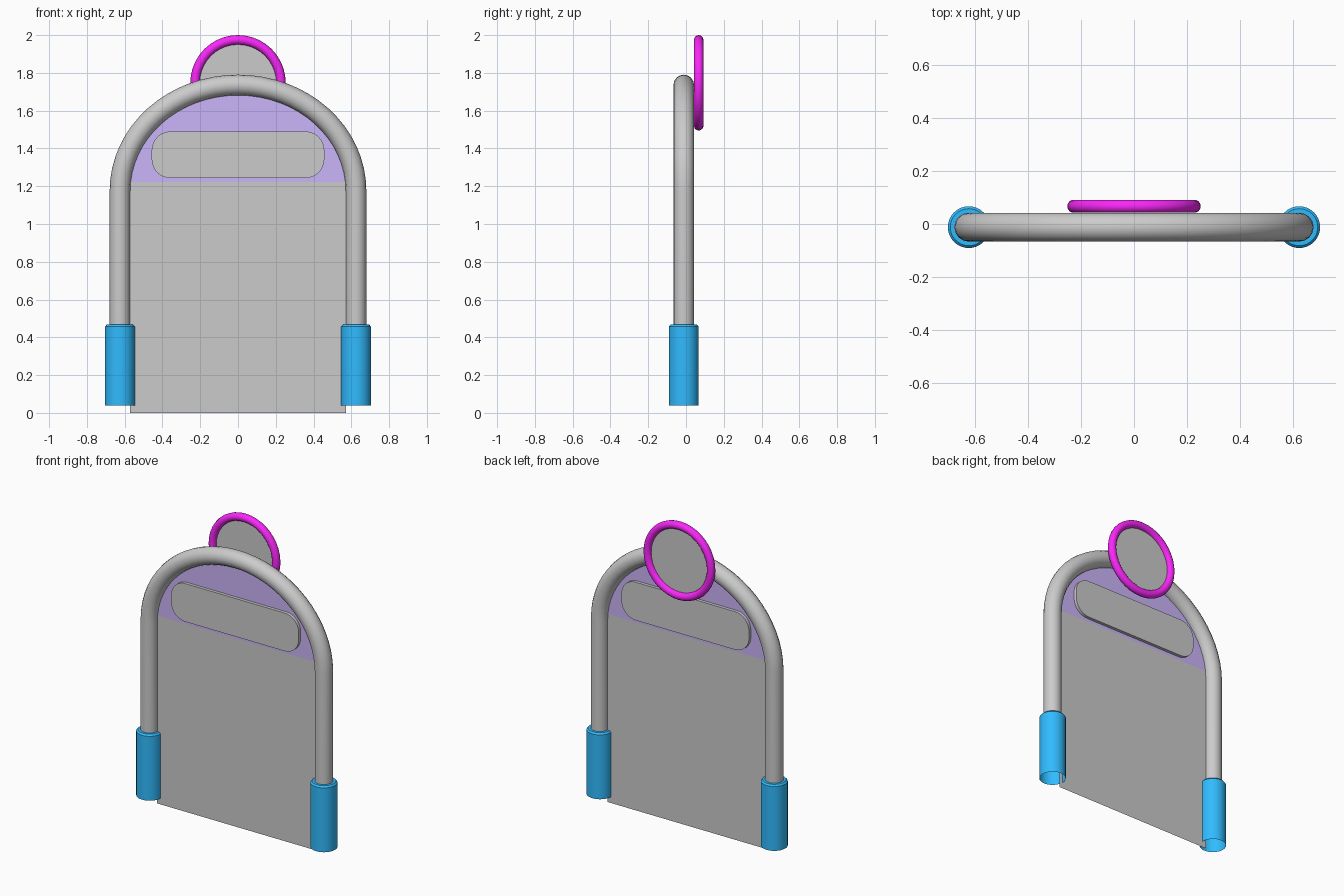
import bpy, bmesh
from math import pi, sin, cos, radians

if "Cube" in bpy.data.objects:
    bpy.data.objects.remove(bpy.data.objects["Cube"])

Y = -0.012          # plane of the frame
SPRING = 1.175      # height where the arch starts
LEG_X = 0.625


def material(name, rgb):
    m = bpy.data.materials.new(name)
    m.diffuse_color = (*rgb, 1)
    m.use_nodes = True
    m.node_tree.nodes["Principled BSDF"].inputs["Base Color"].default_value = m.diffuse_color
    return m


purple = material("purple", (0.60, 0.46, 0.95))
blue = material("blue", (0.03, 0.50, 1.0))
magenta = material("magenta", (0.95, 0.02, 0.95))


def finish(ob, mat=None, smooth=True):
    if mat:
        ob.data.materials.append(mat)
    if smooth:
        bpy.ops.object.select_all(action='DESELECT')
        bpy.context.view_layer.objects.active = ob
        ob.select_set(True)
        bpy.ops.object.shade_smooth_by_angle(angle=radians(35))
    return ob


def from_bmesh(name, bm, mat=None, smooth=True):
    me = bpy.data.meshes.new(name)
    bm.to_mesh(me)
    bm.free()
    ob = bpy.data.objects.new(name, me)
    bpy.context.collection.objects.link(ob)
    return finish(ob, mat, smooth)


def flat_shape(name, pts, y, mat=None, thickness=0):
    """Flat outline in the xz plane, optionally extruded about y."""
    bm = bmesh.new()
    f = bm.faces.new([bm.verts.new((x, y - thickness / 2, z)) for x, z in pts])
    if thickness:
        r = bmesh.ops.extrude_face_region(bm, geom=[f], use_keep_orig=True)
        vs = [v for v in r["geom"] if isinstance(v, bmesh.types.BMVert)]
        bmesh.ops.translate(bm, verts=vs, vec=(0, thickness, 0))
        bmesh.ops.recalc_face_normals(bm, faces=bm.faces)
    return from_bmesh(name, bm, mat, thickness > 0)


def arc(cx, cz, rx, rz, a0, a1, n):
    return [(cx + rx * cos(a0 + (a1 - a0) * i / n),
             cz + rz * sin(a0 + (a1 - a0) * i / n)) for i in range(n + 1)]


# arched tube frame
path = [(LEG_X, 0.40)] + arc(0, SPRING, LEG_X, 0.561, 0, pi, 32) + [(-LEG_X, 0.40)]
cu = bpy.data.curves.new("arch_frame", 'CURVE')
cu.dimensions = '3D'
cu.bevel_depth = 0.0545
cu.bevel_resolution = 6
sp = cu.splines.new('POLY')
sp.points.add(len(path) - 1)
for p, (x, z) in zip(sp.points, path):
    p.co = (x, Y, z, 1)
frame = bpy.data.objects.new("arch_frame", cu)
bpy.context.collection.objects.link(frame)
bpy.context.view_layer.objects.active = frame
frame.select_set(True)
bpy.ops.object.convert(target='MESH')
finish(bpy.context.object)

# open-bottomed sleeves around the legs
profile = [(0.079, 0.04), (0.079, 0.457), (0.070, 0.467), (0.052, 0.467)]
for side, sx in (("left", -1), ("right", 1)):
    bm = bmesh.new()
    vs = [bm.verts.new((sx * LEG_X + r, Y, z)) for r, z in profile]
    es = [bm.edges.new(e) for e in zip(vs, vs[1:])]
    bmesh.ops.spin(bm, geom=vs + es, cent=(sx * LEG_X, Y, 0), axis=(0, 0, 1),
                   angle=2 * pi, steps=32)
    bmesh.ops.remove_doubles(bm, verts=bm.verts, dist=1e-4)
    bmesh.ops.recalc_face_normals(bm, faces=bm.faces)
    from_bmesh(side + "_sleeve", bm, blue)

# main lower panel
flat_shape("main_panel", [(-0.572, 0), (0.572, 0), (0.572, 1.222), (-0.572, 1.222)], Y)

# arched upper panel
a0 = 0.085
flat_shape("upper_panel", arc(0, SPRING, 0.58, 0.52, a0, pi - a0, 32), Y, purple)

# rounded sign board set through the upper panel
r, hx, z0, z1 = 0.10, 0.457, 1.243, 1.490
board = []
for i, (cx, cz) in enumerate([(hx - r, z1 - r), (r - hx, z1 - r),
                              (r - hx, z0 + r), (hx - r, z0 + r)]):
    board += arc(cx, cz, r, r, i * pi / 2, (i + 1) * pi / 2, 8)
flat_shape("sign_board", board, Y, thickness=0.04)

# round badge: ring and disc behind the top of the arch
RING_Y, RING_Z = 0.067, 1.7475
bpy.ops.mesh.primitive_torus_add(location=(0, RING_Y, RING_Z), rotation=(pi / 2, 0, 0),
                                 major_radius=0.2275, minor_radius=0.025,
                                 major_segments=40, minor_segments=14)
ring = bpy.context.object
ring.name = "badge_ring"
finish(ring, magenta)
flat_shape("badge_disc", arc(0, RING_Z, 0.2275, 0.2275, 0, 2 * pi, 40)[:-1], RING_Y)
